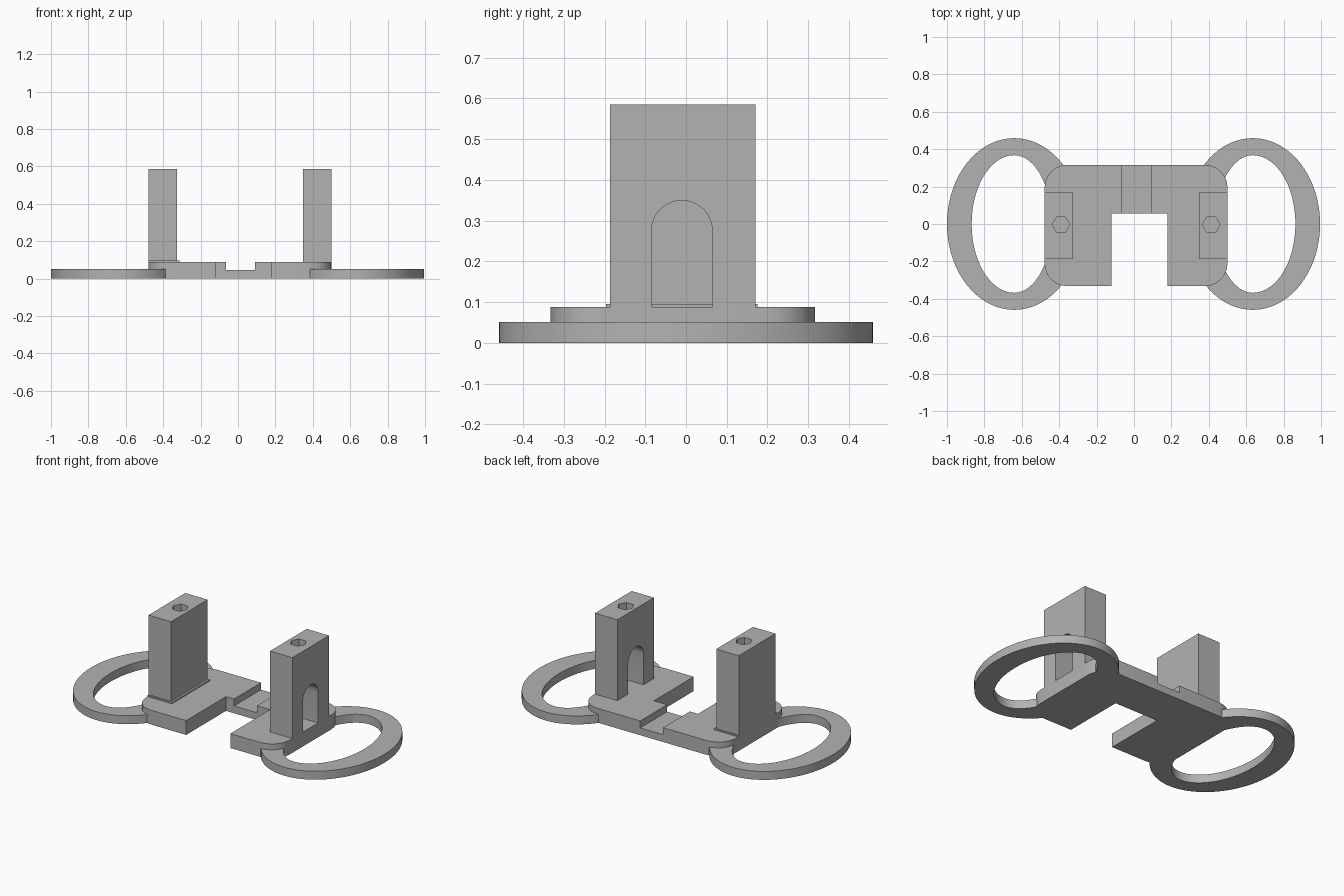
import bpy, bmesh, math
from mathutils import Vector

if "Cube" in bpy.data.objects:
    bpy.data.objects.remove(bpy.data.objects["Cube"], do_unlink=True)

GREY = (0.45, 0.45, 0.45, 1)
grey = bpy.data.materials.new("plain grey")
grey.use_nodes = True
grey.diffuse_color = GREY
grey.node_tree.nodes["Principled BSDF"].inputs["Base Color"].default_value = GREY


def prism(name, outline, start, depth):
    """Extrude a closed outline of 3D points along a depth vector."""
    bm = bmesh.new()
    face = bm.faces.new([bm.verts.new(Vector(p) + Vector(start)) for p in outline])
    new = bmesh.ops.extrude_face_region(bm, geom=[face])["geom"]
    moved = [v for v in new if isinstance(v, bmesh.types.BMVert)]
    bmesh.ops.translate(bm, vec=depth, verts=moved)
    bmesh.ops.recalc_face_normals(bm, faces=bm.faces)
    mesh = bpy.data.meshes.new(name)
    bm.to_mesh(mesh)
    bm.free()
    mesh.materials.append(grey)
    obj = bpy.data.objects.new(name, mesh)
    bpy.context.collection.objects.link(obj)
    return obj


def box(name, x0, x1, y0, y1, z0, z1):
    outline = [(x0, y0, 0), (x1, y0, 0), (x1, y1, 0), (x0, y1, 0)]
    return prism(name, outline, (0, 0, z0), (0, 0, z1 - z0))


def arc(cx, cy, rx, ry, a0, a1, steps):
    angles = [math.radians(a0 + (a1 - a0) * i / steps) for i in range(steps + 1)]
    return [(cx + rx * math.cos(a), cy + ry * math.sin(a), 0) for a in angles]


def cut(obj, cutter):
    cutter.hide_render = True
    mod = obj.modifiers.new("cut", "BOOLEAN")
    mod.operation = "DIFFERENCE"
    mod.solver = "EXACT"
    mod.object = cutter
    bpy.context.view_layer.objects.active = obj
    bpy.ops.object.modifier_apply(modifier=mod.name)
    bpy.data.objects.remove(cutter, do_unlink=True)


def smooth(obj):
    bpy.ops.object.select_all(action="DESELECT")
    obj.select_set(True)
    bpy.context.view_layer.objects.active = obj
    bpy.ops.object.shade_smooth_by_angle(angle=math.radians(25))


# U-shaped base plate with rounded outer corners and a shallow groove
LEFT, RIGHT, FRONT, BACK, TOP, R = -0.478, 0.5, -0.332, 0.316, 0.088, 0.12
outline = [(-0.12, 0.055, 0), (-0.12, FRONT, 0)]
outline += arc(LEFT + R, FRONT + R, R, R, 270, 180, 6)
outline += arc(LEFT + R, BACK - R, R, R, 180, 90, 6)
outline += arc(RIGHT - R, BACK - R, R, R, 90, 0, 6)
outline += arc(RIGHT - R, FRONT + R, R, R, 0, -90, 6)
outline += [(0.18, FRONT, 0), (0.18, 0.055, 0)]
plate = prism("base_plate", outline, (0, 0, 0), (0, 0, TOP))
cut(plate, box("groove_cutter", -0.065, 0.09, 0, 0.4, 0.045, 0.2))
smooth(plate)

# Side loops: flat oval rings that run into the plate
for name, cx, side in (("right_loop", -0.64, -1), ("left_loop", 0.635, 1)):
    loop = prism(name, arc(cx, 0, 0.36, 0.459, 0, 355, 71), (0, 0, 0), (0, 0, 0.052))
    outer = arc(cx, 0, 0.228, 0.368, -90, 90, 30)
    inner = arc(cx, 0, 0.2, 0.368, 90, 270, 30)
    hole = [(cx + side * (p[0] - cx), p[1], 0) for p in outer + inner[1:-1]]
    cut(loop, prism("loop_cutter", hole, (0, 0, -0.1), (0, 0, 0.3)))
    smooth(loop)

# Upright posts with a hexagonal socket in the top
posts = {}
for name, x0, x1, hx in (("right_post", LEFT, -0.325, -0.39),
                         ("left_post", 0.348, RIGHT, 0.413)):
    post = box(name, x0, x1, -0.186, 0.17, 0.05, 0.585)
    socket = arc(hx, -0.004, 0.047, 0.047, 0, 300, 5)
    cut(post, prism("socket_cutter", socket, (0, 0, 0.32), (0, 0, 0.4)))
    posts[name] = post

# Arched opening through the left post
arch = [(0, -0.085, TOP), (0, 0.065, TOP)]
arch += [(0, p[0], p[1]) for p in arc(-0.01, 0.275, 0.075, 0.075, 0, 180, 12)]
cut(posts["left_post"], prism("arch_cutter", arch, (0.2, 0, 0), (0.5, 0, 0)))
smooth(posts["left_post"])

# Low foot under the right post
box("right_post_foot", LEFT, -0.312, -0.196, 0.176, 0.06, 0.096)
